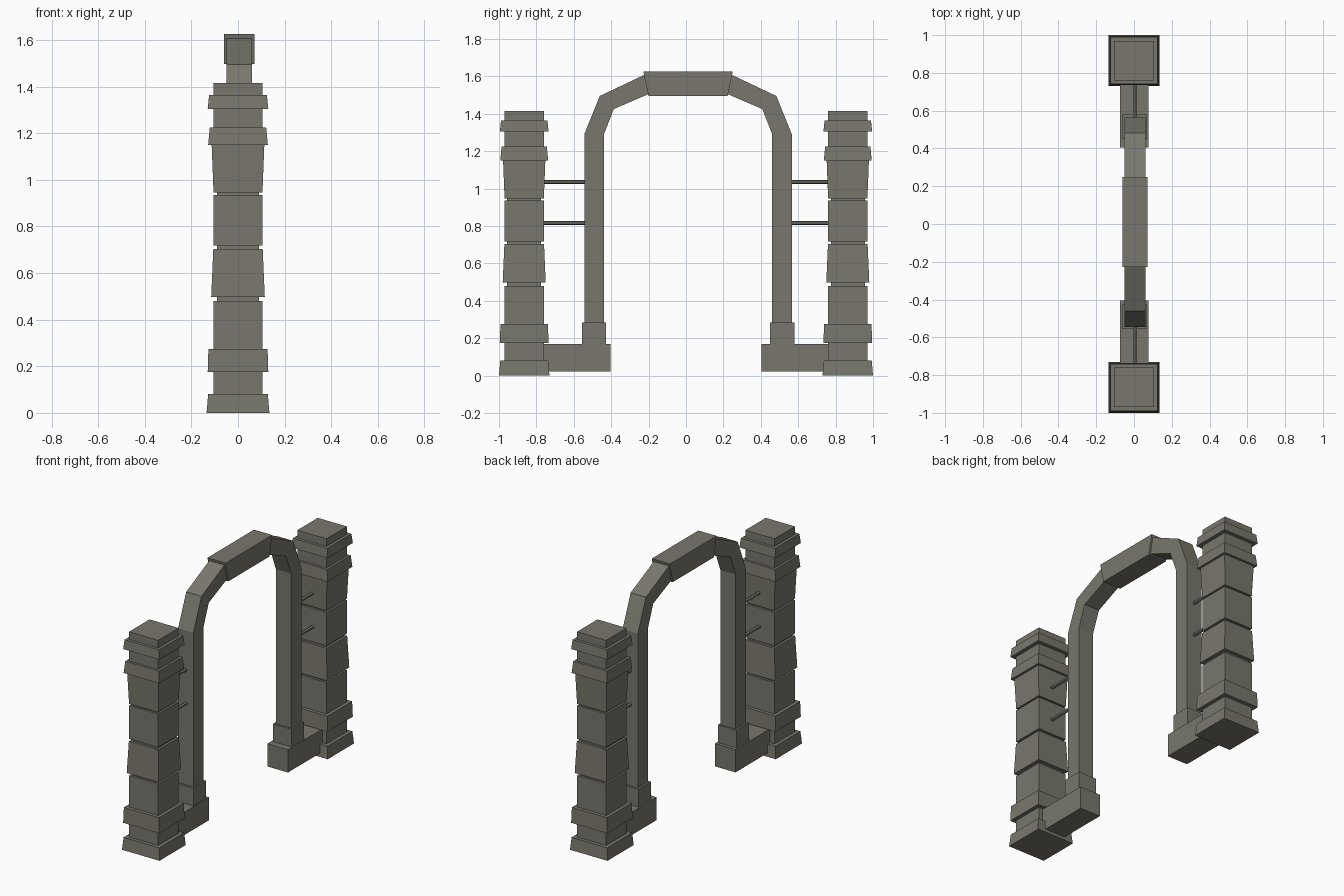
import bpy, bmesh

cube = bpy.data.objects.get("Cube")
if cube:
    bpy.data.objects.remove(cube, do_unlink=True)

stone = bpy.data.materials.new("weathered_stone")
stone.use_nodes = True
colour = (0.19, 0.183, 0.15, 1)
stone.diffuse_color = colour
bsdf = next(n for n in stone.node_tree.nodes if n.type == 'BSDF_PRINCIPLED')
bsdf.inputs["Base Color"].default_value = colour
bsdf.inputs["Roughness"].default_value = 0.9


def finish(name, bm):
    bmesh.ops.recalc_face_normals(bm, faces=bm.faces)
    mesh = bpy.data.meshes.new(name)
    bm.to_mesh(mesh)
    bm.free()
    mesh.materials.append(stone)
    obj = bpy.data.objects.new(name, mesh)
    bpy.context.collection.objects.link(obj)
    return obj


def skin(name, rings):
    """Join matching rings of points into a closed, capped solid."""
    bm = bmesh.new()
    loops = [[bm.verts.new(p) for p in ring] for ring in rings]
    for a, b in zip(loops, loops[1:]):
        n = len(a)
        for i in range(n):
            j = (i + 1) % n
            bm.faces.new((a[i], a[j], b[j], b[i]))
    bm.faces.new(loops[0][::-1])
    bm.faces.new(loops[-1])
    return finish(name, bm)


def box(name, xs, ys, zs):
    (x0, x1), (y0, y1) = xs, ys
    return skin(name, [[(x0, y0, z), (x1, y0, z), (x1, y1, z), (x0, y1, z)] for z in zs])


def strip(name, pairs, x0, x1):
    """Square-section bar through pairs of outer and inner (y, z) points."""
    return skin(name, [[(x0, *o), (x1, *o), (x1, *i), (x0, *i)] for o, i in pairs])


# Square pillar outline: half width and height, from the foot up
SHAFT, GAP = 0.105, 0.091
pillar_outline = [
    (0.135, 0), (0.128, 0.08), (SHAFT, 0.08), (SHAFT, 0.175),
    (0.13, 0.175), (0.127, 0.275), (SHAFT, 0.275), (SHAFT, 0.48),
    (GAP, 0.48), (GAP, 0.497), (0.115, 0.497), (0.106, 0.703),
    (GAP, 0.703), (GAP, 0.718), (SHAFT, 0.718), (SHAFT, 0.935),
    (GAP, 0.935), (GAP, 0.946), (SHAFT, 0.946), (0.113, 1.15),
    (0.128, 1.15), (0.121, 1.225), (SHAFT, 1.225), (SHAFT, 1.305),
    (0.13, 1.305), (0.124, 1.365), (SHAFT, 1.365), (SHAFT, 1.415)]

ARCH_Y = 0.011    # the arch stands slightly off centre
for side, s in (("front", -1), ("back", 1)):
    # Pillar
    c = 0.865 * s
    skin(side + "_pillar", [[(-w, c - w, z), (w, c - w, z), (w, c + w, z), (-w, c + w, z)]
                            for w, z in pillar_outline])

    # Low beam and the socket holding the arch leg
    box(side + "_foot_beam", (-0.073, 0.076), sorted((0.405 * s, 0.79 * s)), (0.022, 0.17))
    mid = ARCH_Y + 0.503 * s
    box(side + "_leg_socket", (-0.063, 0.07), (mid - 0.065, mid + 0.065), (0.16, 0.285))

    # Leg and curved shoulder of the arch
    outer = [(0.555, 0.17), (0.555, 1.29), (0.472, 1.495), (0.225, 1.612)]
    inner = [(0.45, 0.17), (0.45, 1.29), (0.397, 1.425), (0.2, 1.51)]
    pairs = [((ARCH_Y + s * a, b), (ARCH_Y + s * d, e))
             for (a, b), (d, e) in zip(outer, inner)]
    strip(side + "_arch_leg", pairs, -0.05, 0.06)

    # Pair of rods tying the arch to the pillar
    for level, z in (("lower", 0.815), ("upper", 1.035)):
        ring = [(0, 1), (0.87, 0.5), (0.87, -0.5), (0, -1), (-0.87, -0.5), (-0.87, 0.5)]
        skin(f"{side}_{level}_rod",
             [[(0.005 + 0.011 * u, y * s, z + 0.011 * v) for u, v in ring]
              for y in (0.53, 0.77)])

# Keystone lintel across the top, with slanted ends
strip("lintel", [((ARCH_Y - 0.239, 1.625), (ARCH_Y - 0.212, 1.496)),
                 ((ARCH_Y + 0.239, 1.625), (ARCH_Y + 0.212, 1.496))], -0.06, 0.071)
